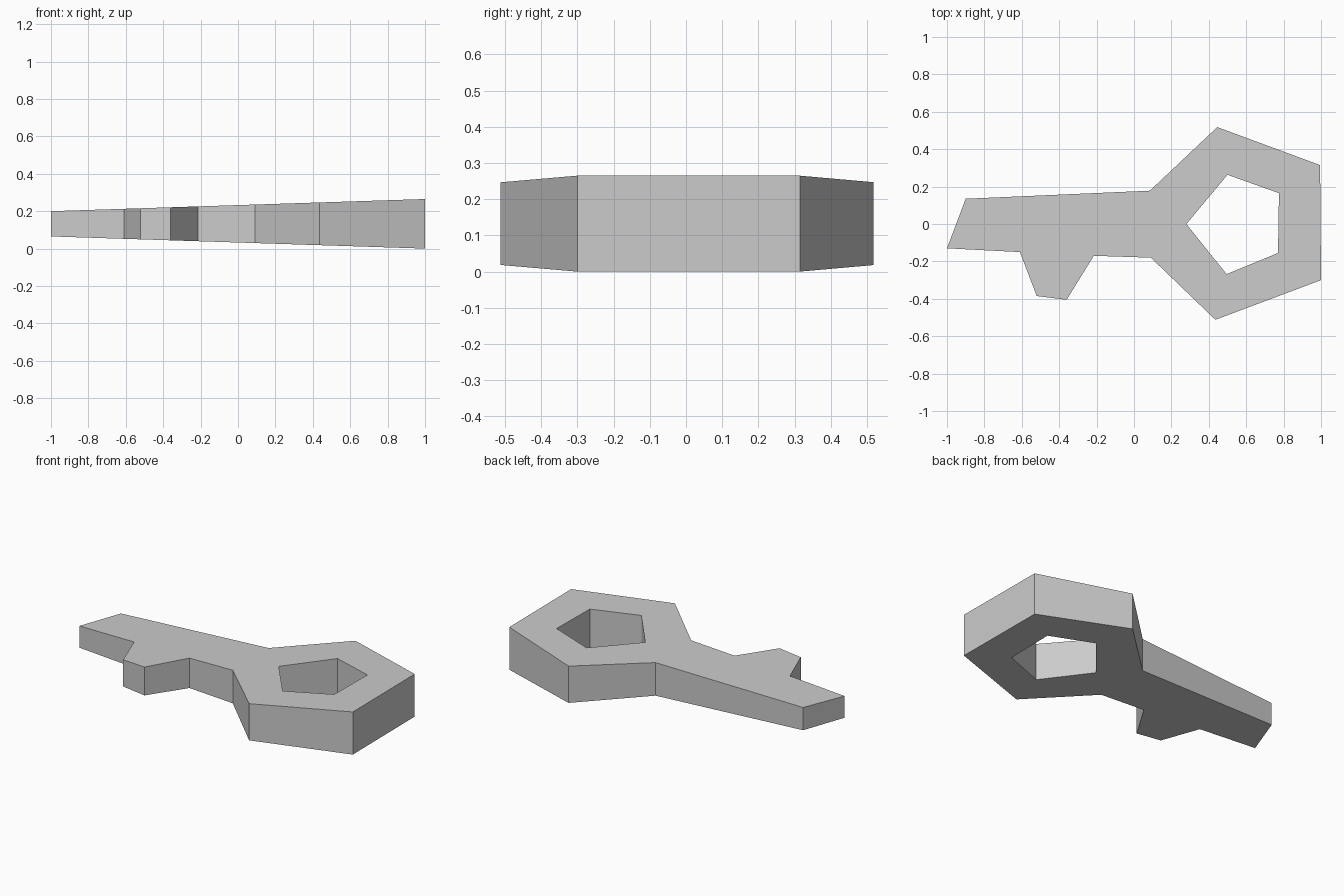
import bpy
import bmesh

cube = bpy.data.objects.get("Cube")
if cube:
    bpy.data.objects.remove(cube, do_unlink=True)

MID_Z = 0.1325

# Flat grey metal
metal = bpy.data.materials.new("grey metal")
metal.use_nodes = True
GREY = (0.6, 0.6, 0.6, 1)
metal.diffuse_color = GREY
metal.node_tree.nodes["Principled BSDF"].inputs["Base Color"].default_value = GREY

# Outline: blade, single tooth, then five-sided bow
outline = [(-1, -0.13), (-0.61, -0.15), (-0.52, -0.385), (-0.36, -0.405),
           (-0.215, -0.17), (0.09, -0.18), (0.435, -0.512), (1, -0.3),
           (0.995, 0.315), (0.445, 0.518), (0.085, 0.178), (-0.9, 0.135)]
# Five-sided hole in the bow
hole = [(0.28, 0), (0.5, 0.263), (0.775, 0.165), (0.77, -0.155), (0.495, -0.268)]


def half_thickness(x):
    return 0.1 + 0.0325 * x


def add_loop(bm, points):
    verts = [bm.verts.new((x, y, 0)) for x, y in points]
    return [bm.edges.new((a, b)) for a, b in zip(verts, verts[1:] + verts[:1])]


# Fill between the two loops and extrude to a slab
bm = bmesh.new()
edges = add_loop(bm, outline) + add_loop(bm, hole)
bmesh.ops.triangle_fill(bm, edges=edges, use_beauty=True)
extruded = bmesh.ops.extrude_face_region(bm, geom=bm.faces[:], use_keep_orig=True)
upper = {g for g in extruded["geom"] if isinstance(g, bmesh.types.BMVert)}

# Taper the slab evenly from the thick bow to the thin tip
for v in bm.verts:
    side = 1 if v in upper else -1
    v.co.z = MID_Z + side * half_thickness(v.co.x)
bmesh.ops.recalc_face_normals(bm, faces=bm.faces[:])

mesh = bpy.data.meshes.new("key")
bm.to_mesh(mesh)
bm.free()
mesh.materials.append(metal)
key = bpy.data.objects.new("key", mesh)
bpy.context.collection.objects.link(key)
